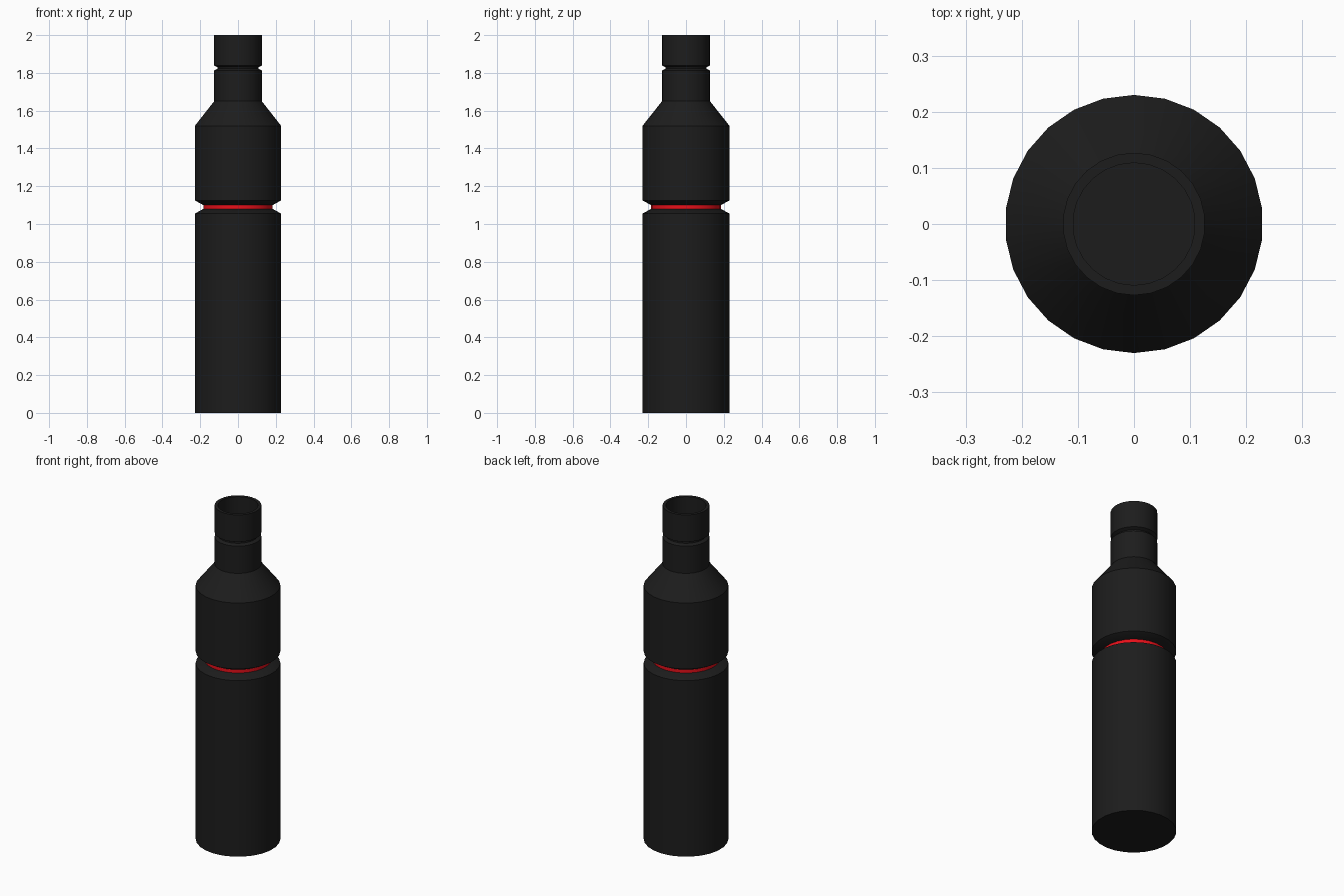
import bpy, bmesh, math

if "Cube" in bpy.data.objects:
    bpy.data.objects.remove(bpy.data.objects["Cube"])

SIDES = 26


def material(name, rgb):
    m = bpy.data.materials.new(name)
    m.diffuse_color = (*rgb, 1)
    m.use_nodes = True
    m.node_tree.nodes["Principled BSDF"].inputs["Base Color"].default_value = m.diffuse_color
    return m


black = material("black", (0.012, 0.012, 0.012))
red = material("red", (0.8, 0.005, 0.01))


def lathe(name, profile, mat):
    """Revolve (radius, height) points around z; radius 0 closes an end."""
    bm = bmesh.new()
    verts = [bm.verts.new((0, -r, z)) for r, z in profile]
    edges = [bm.edges.new(p) for p in zip(verts, verts[1:])]
    bmesh.ops.spin(bm, geom=verts + edges, cent=(0, 0, 0), axis=(0, 0, 1),
                   angle=math.tau, steps=SIDES, use_duplicate=False)
    bmesh.ops.remove_doubles(bm, verts=bm.verts, dist=1e-5)
    bmesh.ops.recalc_face_normals(bm, faces=bm.faces)
    me = bpy.data.meshes.new(name)
    bm.to_mesh(me)
    bm.free()
    me.materials.append(mat)
    ob = bpy.data.objects.new(name, me)
    bpy.context.collection.objects.link(ob)
    bpy.context.view_layer.objects.active = ob
    ob.select_set(True)
    bpy.ops.object.shade_smooth_by_angle(angle=math.radians(30))
    ob.select_set(False)


# Lower body, closed at the base
lathe("lower_body", [(0, 0), (0.23, 0), (0.23, 1.055), (0.185, 1.08), (0, 1.08)], black)

# Red ring at the bottom of the groove
lathe("red_ring", [(0.185, 1.08), (0.185, 1.10)], red)

# Upper body, shoulder, grooved neck and hollow mouth
lathe("upper_body", [(0, 1.10), (0.185, 1.10), (0.23, 1.125), (0.23, 1.52),
                     (0.127, 1.65), (0.127, 1.813), (0.109, 1.822), (0.109, 1.83),
                     (0.127, 1.839), (0.127, 2.0), (0.109, 2.0), (0.109, 1.84),
                     (0, 1.84)], black)
